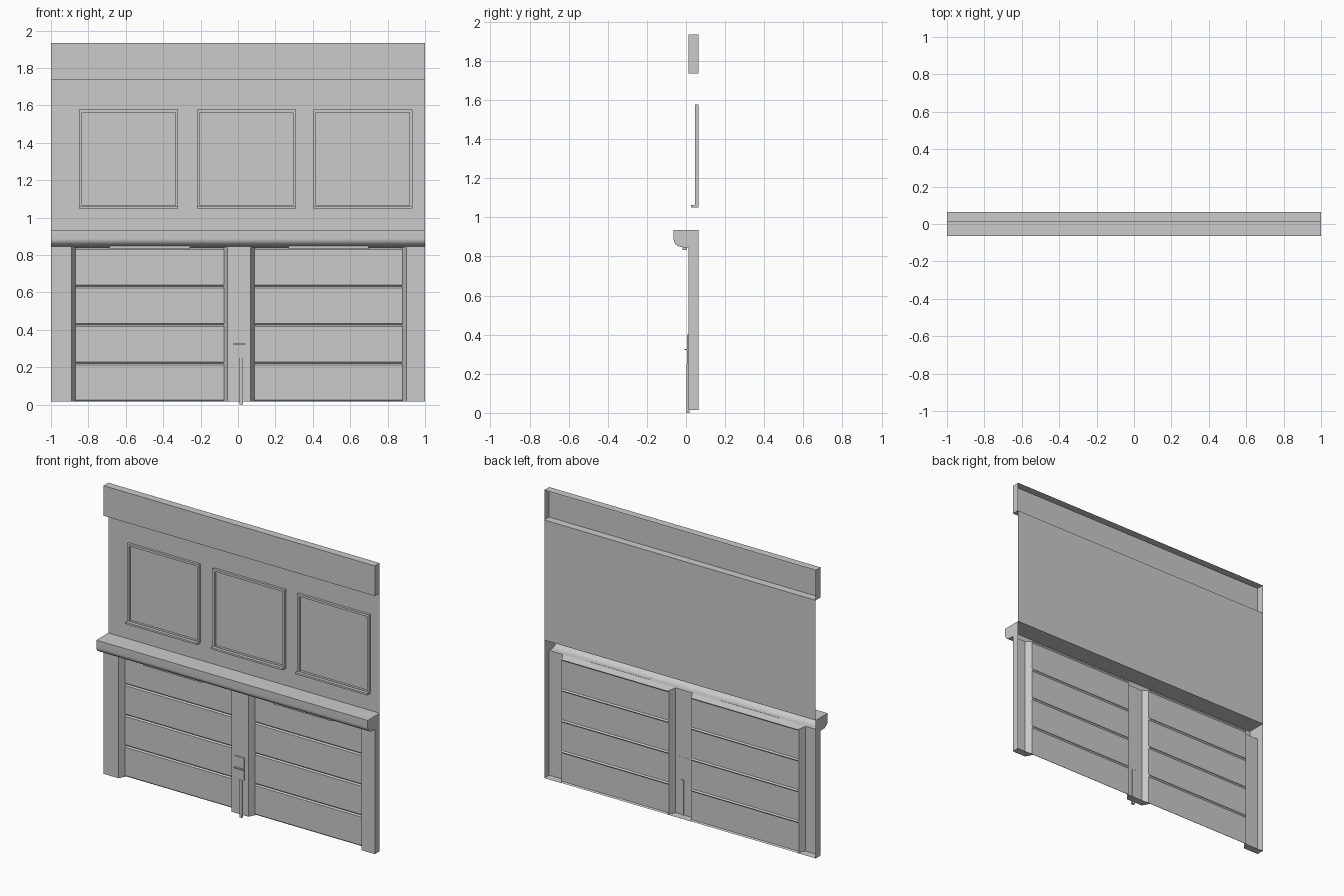
import bpy, math

if "Cube" in bpy.data.objects:
    bpy.data.objects.remove(bpy.data.objects["Cube"])

BACK, FRONT = 0.063, 0.012          # wall plane and pilaster face (y)
BASE, SOFFIT, LEDGE = 0.016, 0.847, 0.935


def mesh(name, verts, faces, smooth=False):
    me = bpy.data.meshes.new(name)
    me.from_pydata(verts, [], faces)
    me.update()
    ob = bpy.data.objects.new(name, me)
    bpy.context.collection.objects.link(ob)
    if smooth:
        bpy.ops.object.select_all(action='DESELECT')
        ob.select_set(True)
        bpy.context.view_layer.objects.active = ob
        bpy.ops.object.shade_smooth_by_angle(angle=math.radians(35))
    return ob


def grid(name, rows):
    n = len(rows[0])
    verts = [p for r in rows for p in r]
    faces = [(i*n+j, i*n+j+1, (i+1)*n+j+1, (i+1)*n+j)
             for i in range(len(rows)-1) for j in range(n-1)]
    return mesh(name, verts, faces)


def box(name, x0, x1, y0, y1, z0, z1):
    v = [(x, y, z) for z in (z0, z1) for x, y in ((x0, y0), (x1, y0), (x1, y1), (x0, y1))]
    f = [(3, 2, 1, 0), (4, 5, 6, 7)] + [(i, (i+1) % 4, (i+1) % 4+4, i+4) for i in range(4)]
    return mesh(name, v, f)


def moulding(name, prof, smooth=False):
    """Open-backed (y, z) profile across the full width, with end caps."""
    n = len(prof)
    v = [(x, y, z) for x in (-1, 1) for y, z in prof]
    f = [(i, i+1, n+i+1, n+i) for i in range(n-1)]
    f += [tuple(range(n))[::-1], tuple(range(n, 2*n))]
    return mesh(name, v, f, smooth)


def pilaster(name, plan, floor):
    n = len(plan)
    grid(name, [[(x, y, z) for x, y in plan] for z in (BASE, SOFFIT)])
    mesh(name + "_base", [(x, y, BASE) for x, y in floor], [tuple(range(len(floor)))[::-1]])


# Upper wall and top band
mesh("upper_wall", [(-1, BACK, LEDGE), (1, BACK, LEDGE), (1, BACK, 1.735), (-1, BACK, 1.735)], [(0, 1, 2, 3)])
moulding("top_band", [(BACK, 1.935), (FRONT, 1.935), (FRONT, 1.735), (BACK, 1.735)])

# Rounded ledge over the doors
curve = [(-0.015 - 0.048*math.cos(a), 0.887 - 0.04*math.sin(a))
         for a in (math.radians(90*i/8) for i in range(9))]
moulding("ledge", [(BACK, LEDGE), (-BACK, LEDGE)] + curve + [(FRONT, SOFFIT), (BACK, SOFFIT)][:1], True)
for x in (-1, 1):
    mesh("ledge_end", [(x, FRONT, SOFFIT), (x, BACK, SOFFIT), (x, BACK, LEDGE)], [(0, 1, 2) if x > 0 else (2, 1, 0)])

# Hollow pilasters with closed bases
J = 0.026                            # sideways run of the slanted jambs
pilaster("left_pilaster", [(-1, BACK), (-1, FRONT), (-0.89, FRONT)],
         [(-1, BACK), (-1, FRONT), (-0.89, FRONT), (-0.89+J, BACK)])
pilaster("middle_pilaster", [(-0.055, FRONT), (0.068, FRONT)],
         [(-0.055-J, BACK), (-0.055, FRONT), (0.068, FRONT), (0.068+J, BACK)])
pilaster("right_pilaster", [(0.9, FRONT), (1, FRONT), (1, BACK)],
         [(0.9-J, BACK), (0.9, FRONT), (1, FRONT), (1, BACK)])

# Sectional doors: grooved panels running into slanted jambs
TOP = 0.837
step = (TOP - BASE) / 4
door_prof = []
for i in range(4):
    z = BASE + i*step
    door_prof += [(0.061, z), (0.053, z+0.008), (0.053, z+step-0.008)]
door_prof.append((0.061, TOP))
for side, x0, x1 in (("left", -0.89, -0.055), ("right", 0.068, 0.9)):
    rows, lj, rj = [], [], []
    for y, z in door_prof:
        d = J * (y-FRONT) / (BACK-FRONT)
        zf = SOFFIT if z == TOP else z
        rows.append([(x0+d, y, z), (x1-d, y, z)])
        lj.append([(x0, FRONT, zf), (x0+d, y, z)])
        rj.append([(x1-d, y, z), (x1, FRONT, zf)])
    grid(side + "_door", rows)
    grid(side + "_door_jamb_a", lj)
    grid(side + "_door_jamb_b", rj)
    grid(side + "_door_header", [rows[-1], [(x0, FRONT, SOFFIT), (x1, FRONT, SOFFIT)]])
    c = (x0+x1)/2
    box(side + "_door_lamp", c-0.215, c+0.215, -0.017, 0.006, 0.832, SOFFIT+0.001)

# Raised window frames with sills
for i, x0 in enumerate((-0.85, -0.22, 0.403)):
    x1, z0, z1, t, y = x0+0.53, 1.05, 1.577, 0.015, 0.047
    loops = []
    for k, yy in ((0, BACK), (0, y), (t, y), (t, BACK)):
        loops.append([(x0+k, yy, z0+k), (x1-k, yy, z0+k), (x1-k, yy, z1-k),
                      (x0+k, yy, z1-k), (x0+k, yy, z0+k)])
    grid(f"window_frame_{i+1}", loops)
    box(f"window_sill_{i+1}", x0, x1, 0.026, y+0.001, z0, z0+0.012)

# Entry panel with lip and conduit on the middle pilaster
box("entry_panel", -0.028, 0.04, 0.006, FRONT+0.001, 0.25, 0.4)
box("entry_panel_lip", -0.028, 0.04, -0.007, 0.007, 0.322, 0.328)
box("conduit", 0.008, 0.026, 0.003, 0.017, 0.0, 0.25)
